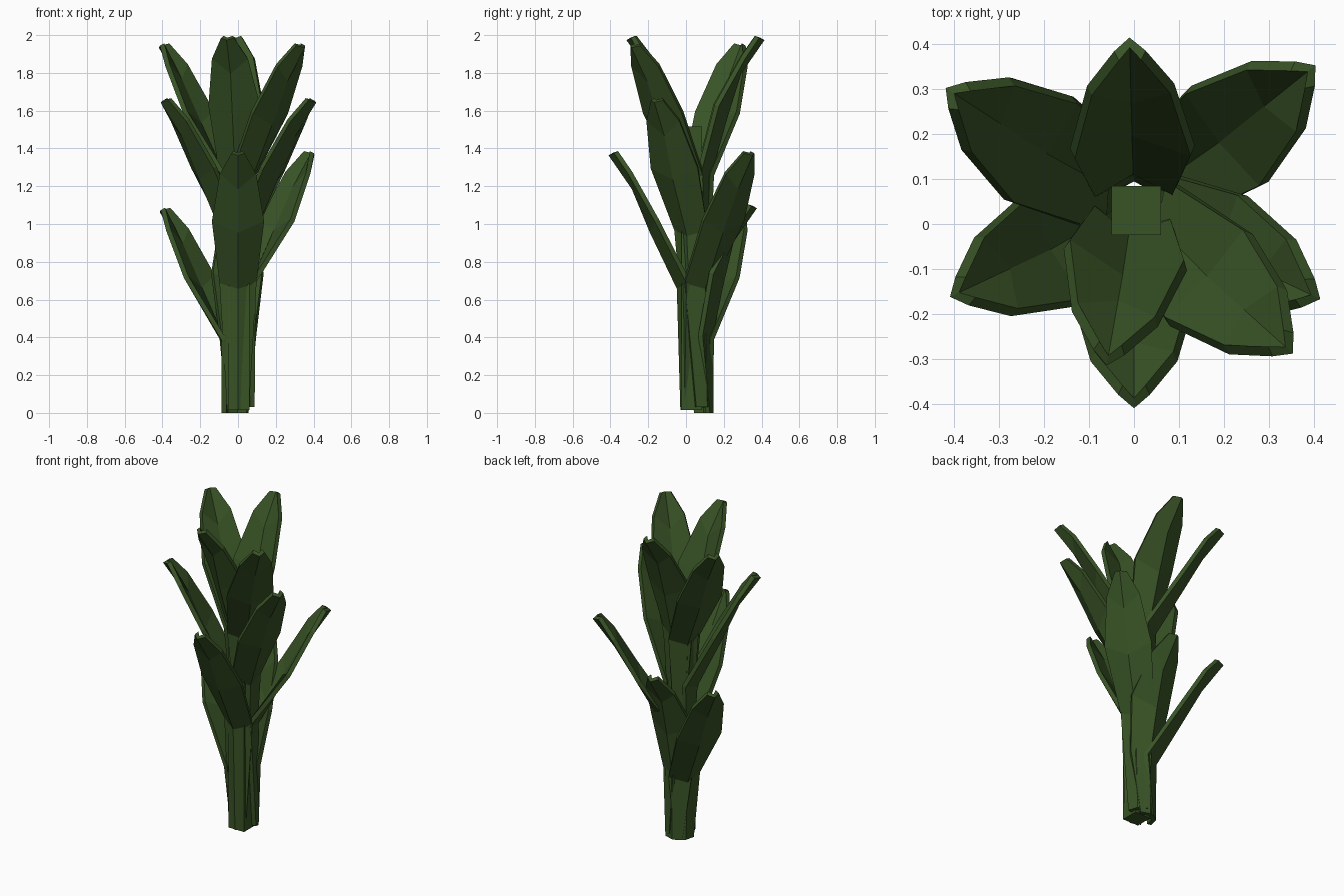
import bpy, bmesh, math
from mathutils import Vector

if "Cube" in bpy.data.objects:
    bpy.data.objects.remove(bpy.data.objects["Cube"])

CX, CY = 0.0, 0.03          # stem axis

mat = bpy.data.materials.new("leaf_green")
mat.diffuse_color = (0.04, 0.087, 0.019, 1)
mat.use_nodes = True
mat.node_tree.nodes["Principled BSDF"].inputs["Base Color"].default_value = mat.diffuse_color


def finish(name, bm):
    bmesh.ops.recalc_face_normals(bm, faces=bm.faces)
    me = bpy.data.meshes.new(name)
    bm.to_mesh(me)
    bm.free()
    me.materials.append(mat)
    ob = bpy.data.objects.new(name, me)
    bpy.context.collection.objects.link(ob)
    return ob


# square central stem
bm = bmesh.new()
bmesh.ops.create_cube(bm, size=1)
for v in bm.verts:
    v.co = Vector((CX + 0.005 + v.co.x * 0.11, CY + v.co.y * 0.11, 0.765 + v.co.z * 1.5))
finish("stem", bm)


def leaf(i, tx, ty, tz, foot):
    """Stalk wrapped round the stem, then a folded blade leaning out to the tip."""
    d = Vector((tx - CX, ty - CY, 0))
    R = d.length
    d.normalize()
    n = Vector((-d.y, d.x, 0))
    flare = tz - 0.73
    low = foot < 0.1
    r0 = 0.075 if low else 0.05
    # middle radius, middle height, edge radius, edge height, half width, y shift
    rows = [
        (r0, foot, r0 - 0.02, foot, 0.052 if low else 0.04, 0.028),
        (0.08, flare, 0.03, flare + 0.03, 0.092, 0.014),
        (0.57 * (R - 0.12) + 0.03, tz - 0.43, max(R - 0.25, 0.1), tz - 0.37, 0.134, 0),
        (R - 0.13, tz - 0.2, R - 0.11, tz - 0.12, 0.092, 0),
        (R - 0.006, tz - 0.02, R - 0.035, tz - 0.01, 0.03, 0),
    ]
    bm = bmesh.new()
    prev = None
    for rm, zm, re, ze, w, sy in rows:
        o = Vector((CX, CY + sy, 0))
        cur = [bm.verts.new(o + d * r + n * s + Vector((0, 0, z)))
               for r, s, z in ((re, -w, ze), (rm, 0, zm), (re, w, ze))]
        if prev:
            for k in (0, 1):
                bm.faces.new((prev[k], prev[k + 1], cur[k + 1], cur[k]))
        prev = cur
    ob = finish(f"leaf_{i}", bm)
    m = ob.modifiers.new("thickness", 'SOLIDIFY')
    m.thickness = 0.026
    m.offset = 0


# tip x, y, z and stalk foot height, from the lowest pair to the top pair
leaves = [
    (-0.41, 0.30, 1.09, 0.00), (-0.01, 0.37, 1.11, 0.00),
    (0.00, -0.405, 1.39, 0.015), (0.40, 0.35, 1.39, 0.03),
    (-0.405, -0.16, 1.67, 0.3), (0.41, -0.165, 1.67, 0.3),
    (-0.415, 0.30, 1.96, 0.6), (0.35, -0.285, 1.96, 0.6),
    (-0.06, -0.31, 2.00, 0.6), (-0.01, 0.41, 2.00, 0.6),
]
for i, p in enumerate(leaves):
    leaf(i + 1, *p)
